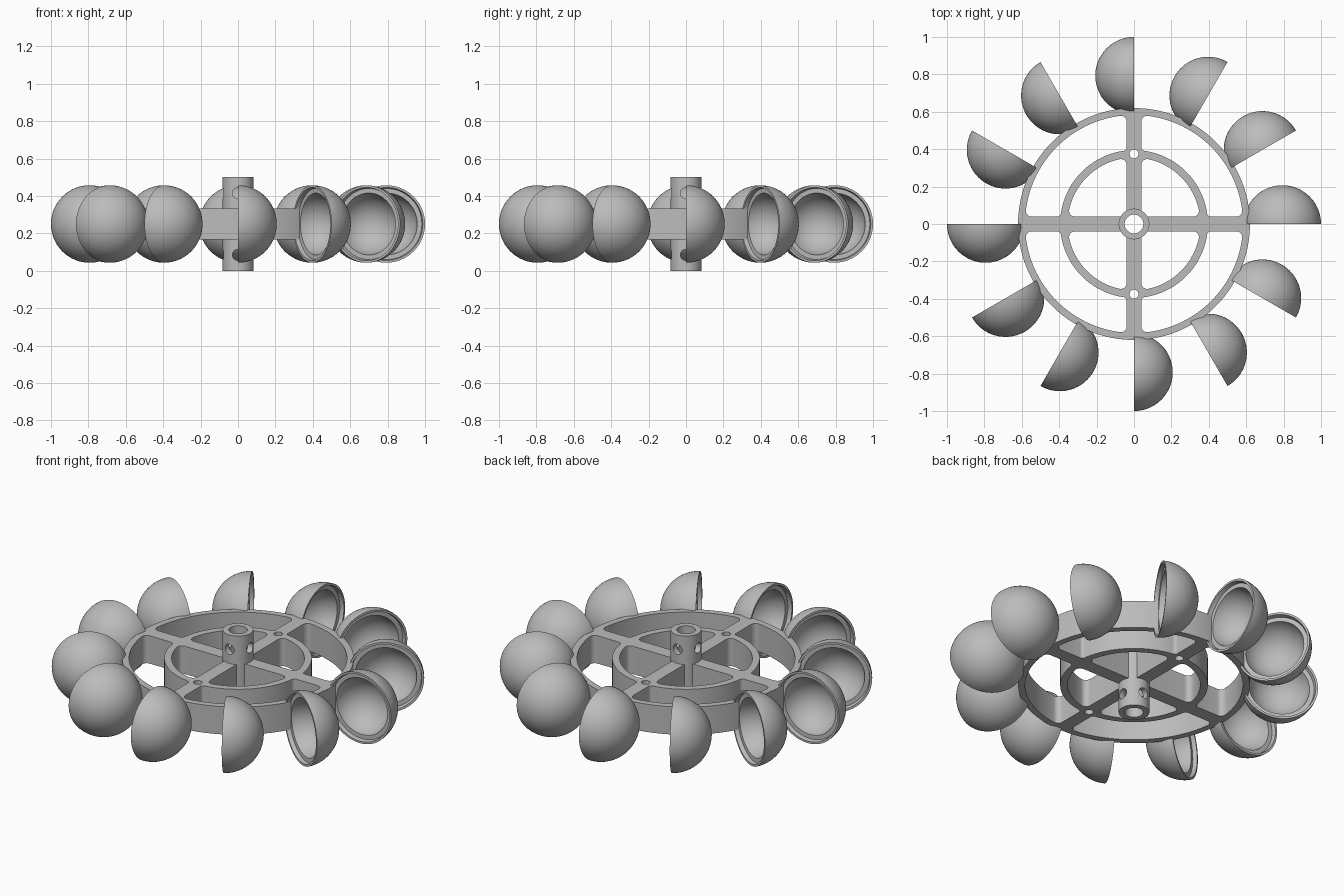
import bpy
import bmesh
from math import sin, cos, pi, sqrt, atan2
from mathutils import Matrix, Vector

if "Cube" in bpy.data.objects:
    bpy.data.objects.remove(bpy.data.objects["Cube"])

MID = 0.25          # height of the wheel's centre plane
CUPS = 12

grey = bpy.data.materials.new("plain grey")
grey.use_nodes = True
grey.diffuse_color = (0.5, 0.5, 0.5, 1)
grey.node_tree.nodes["Principled BSDF"].inputs["Base Color"].default_value = (0.5, 0.5, 0.5, 1)


def smooth(obj):
    bpy.ops.object.select_all(action='DESELECT')
    obj.select_set(True)
    bpy.context.view_layer.objects.active = obj
    bpy.ops.object.shade_smooth_by_angle(angle=0.6)


def lathe(name, profile, axis, steps):
    """Spin a closed (radius, height) profile around the y or z axis."""
    bm = bmesh.new()
    place = (lambda r, h: (r, h, 0)) if axis == 'Y' else (lambda r, h: (r, 0, h))
    verts = [bm.verts.new(place(r, h)) for r, h in profile]
    edges = [bm.edges.new((a, b)) for a, b in zip(verts, verts[1:])]
    if profile[0][0] > 0:
        edges.append(bm.edges.new((verts[-1], verts[0])))
    direction = Vector((0, 1, 0)) if axis == 'Y' else Vector((0, 0, 1))
    bmesh.ops.spin(bm, geom=verts + edges, cent=(0, 0, 0), axis=direction,
                   angle=2 * pi, steps=steps)
    bmesh.ops.remove_doubles(bm, verts=bm.verts, dist=1e-4)
    bmesh.ops.recalc_face_normals(bm, faces=bm.faces)
    mesh = bpy.data.meshes.new(name)
    bm.to_mesh(mesh)
    bm.free()
    mesh.materials.append(grey)
    obj = bpy.data.objects.new(name, mesh)
    bpy.context.collection.objects.link(obj)
    return obj


def arc(cx, cy, r, a0, a1, n):
    return [(cx + r * cos(a0 + (a1 - a0) * i / n),
             cy + r * sin(a0 + (a1 - a0) * i / n)) for i in range(n + 1)]


def circle(cx, cy, r, n):
    return arc(cx, cy, r, 0, 2 * pi, n)[:-1]


def rounded_end(radius, fillet, side):
    """From the spoke edge through a fillet along a rim to the diagonal.
    side -1 is inside the rim, +1 is outside it."""
    x = HALF + fillet
    reach = radius + side * fillet
    y = sqrt(reach ** 2 - x ** 2)
    a = atan2(y, x)
    end = a if side < 0 else a - pi
    start = pi if side < 0 else -pi
    return arc(x, y, fillet, start, end, 6) + arc(0, 0, radius, a, pi / 4, 16)[1:]


def mirrored(points):
    """Complete a half outline across the diagonal."""
    return points + [(y, x) for x, y in reversed(points[:-1])]


# Spoked wheel: flat outline with openings, extruded
HALF = 0.04
inner_opening = [(HALF, HALF)] + mirrored(rounded_end(0.355, 0.03, -1))
outer_opening = (mirrored(rounded_end(0.583, 0.03, -1))
                 + mirrored(rounded_end(0.395, 0.02, 1))[::-1])
outlines = [circle(0, 0, 0.62, 128), circle(0, 0, 0.053, 32),
            circle(0, 0.375, 0.024, 24), circle(0, -0.375, 0.024, 24)]
for k in range(4):
    c, s = cos(k * pi / 2), sin(k * pi / 2)
    for opening in (inner_opening, outer_opening):
        outlines.append([(x * c - y * s, x * s + y * c) for x, y in opening])

curve = bpy.data.curves.new("spoked_wheel", 'CURVE')
curve.dimensions = '2D'
curve.fill_mode = 'BOTH'
curve.extrude = 0.082
for outline in outlines:
    spline = curve.splines.new('POLY')
    spline.points.add(len(outline) - 1)
    for point, (x, y) in zip(spline.points, outline):
        point.co = (x, y, 0, 1)
    spline.use_cyclic_u = True
curve.materials.append(grey)
wheel = bpy.data.objects.new("spoked_wheel", curve)
wheel.location.z = MID
bpy.context.collection.objects.link(wheel)
bpy.ops.object.select_all(action='DESELECT')
wheel.select_set(True)
bpy.context.view_layer.objects.active = wheel
bpy.ops.object.convert(target='MESH')
wheel = bpy.context.object
bm = bmesh.new()
bm.from_mesh(wheel.data)
bmesh.ops.remove_doubles(bm, verts=bm.verts, dist=1e-5)
bm.to_mesh(wheel.data)
bm.free()
smooth(wheel)

# Hub tube with cross-drilled screw holes
hub = lathe("hub", [(0.05, 0), (0.082, 0), (0.082, 0.5), (0.05, 0.5)], 'Z', 64)
bm = bmesh.new()
for z in (0.085, 0.415):
    for k in range(4):
        turn = Matrix.Rotation(k * pi / 2, 4, 'Z')
        bmesh.ops.create_cone(
            bm, cap_ends=True, segments=24, radius1=0.03, radius2=0.03, depth=0.08,
            matrix=Matrix.Translation((0, 0, z)) @ turn
            @ Matrix.Translation((0.08, 0, 0)) @ Matrix.Rotation(pi / 2, 4, 'Y'))
cut_mesh = bpy.data.meshes.new("screw_hole_cutter")
bm.to_mesh(cut_mesh)
bm.free()
cutter = bpy.data.objects.new("screw_hole_cutter", cut_mesh)
cutter.hide_render = True
bpy.context.collection.objects.link(cutter)
drill = hub.modifiers.new("screw_holes", 'BOOLEAN')
drill.operation = 'DIFFERENCE'
drill.solver = 'EXACT'
drill.use_self = True
drill.object = cutter
bpy.context.view_layer.objects.active = hub
bpy.ops.object.modifier_apply(modifier=drill.name)
bpy.data.objects.remove(cutter)
smooth(hub)

# Hemispherical cups with a recessed lip, all opening the same way round
R_OUT, R_IN = 0.207, 0.167
dome = arc(0, 0, R_OUT, pi / 2, 0, 20)
bowl = arc(0, 0, R_IN, 0.14, pi / 2, 18)
lip = [(0.195, 0), (0.19, 0.023)]
profile = [(max(r, 0), h) for r, h in dome + lip + bowl]
profile[0] = (0, R_OUT)
profile[-1] = (0, R_IN)
cup = lathe("cup_1", profile, 'Y', 64)
smooth(cup)
for k in range(CUPS):
    obj = cup
    if k:
        obj = bpy.data.objects.new(f"cup_{k + 1}", cup.data)
        bpy.context.collection.objects.link(obj)
    a = 2 * pi * k / CUPS
    obj.rotation_euler.z = a
    obj.location = (0.793 * cos(a), 0.793 * sin(a), MID)
